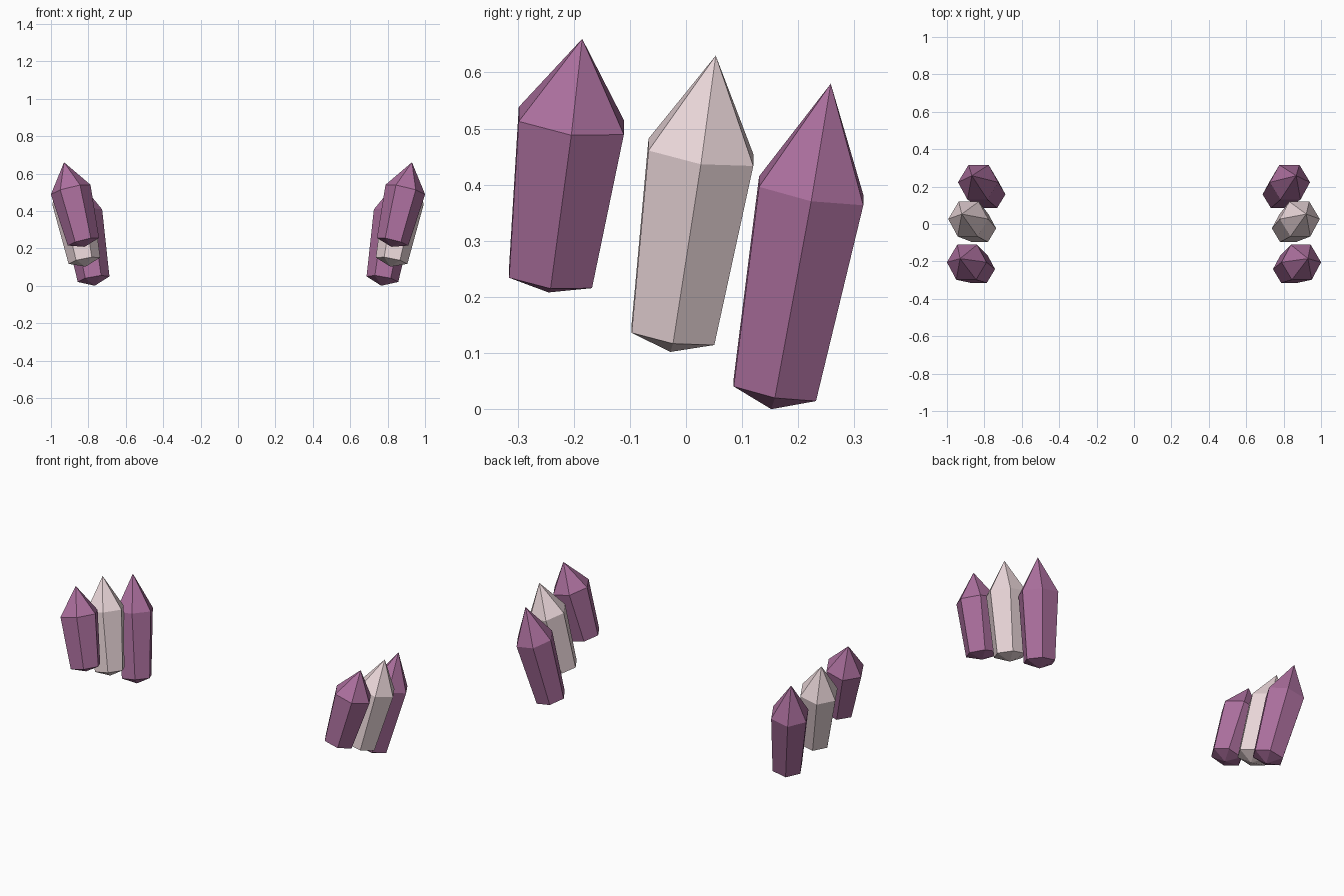
import bpy, bmesh, math
from mathutils import Vector

if "Cube" in bpy.data.objects:
    bpy.data.objects.remove(bpy.data.objects["Cube"])


def material(name, color):
    m = bpy.data.materials.new(name)
    m.diffuse_color = color
    m.use_nodes = True
    m.node_tree.nodes["Principled BSDF"].inputs["Base Color"].default_value = m.diffuse_color
    return m


purple = material("purple", (0.41, 0.16, 0.34, 1))
pale = material("pale_pink", (0.83, 0.68, 0.70, 1))

SIDES, BASE_R, SHOULDER_R = 6, 0.086, 0.109


def crystal(name, bottom, apex, base_t, shoulder_t, side, mat):
    """Hexagonal shard between two tips, flaring from base ring to shoulder ring."""
    bottom, apex = Vector(bottom), Vector(apex)
    axis = (apex - bottom).normalized()
    ex = Vector((0, 1, 0)).cross(axis).normalized()
    ey = axis.cross(ex)
    bm = bmesh.new()

    def vert(p):
        return bm.verts.new((p.x * side, p.y, p.z))

    def ring(t, r):
        c = bottom.lerp(apex, t)
        angles = [math.tau * i / SIDES for i in range(SIDES)]
        return [vert(c + r * (math.cos(a) * ex + math.sin(a) * ey)) for a in angles]

    low, high = ring(base_t, BASE_R), ring(shoulder_t, SHOULDER_R)
    tip_low, tip_high = vert(bottom), vert(apex)
    for i in range(SIDES):
        j = (i + 1) % SIDES
        bm.faces.new((tip_low, low[j], low[i]))
        bm.faces.new((low[i], low[j], high[j], high[i]))
        bm.faces.new((high[i], high[j], tip_high))
    bmesh.ops.recalc_face_normals(bm, faces=bm.faces)
    mesh = bpy.data.meshes.new(name)
    bm.to_mesh(mesh)
    bm.free()
    mesh.materials.append(mat)
    bpy.context.collection.objects.link(bpy.data.objects.new(name, mesh))


# Three shards per side, mirrored across x = 0
for label, side in (("right", 1), ("left", -1)):
    crystal(f"front_crystal_{label}", (0.82, -0.245, 0.208), (0.93, -0.185, 0.66),
            0.06, 0.677, side, purple)
    crystal(f"middle_crystal_{label}", (0.815, -0.028, 0.102), (0.921, 0.053, 0.63),
            0.06, 0.674, side, pale)
    crystal(f"back_crystal_{label}", (0.766, 0.152, 0.0), (0.867, 0.258, 0.58),
            0.06, 0.671, side, purple)
